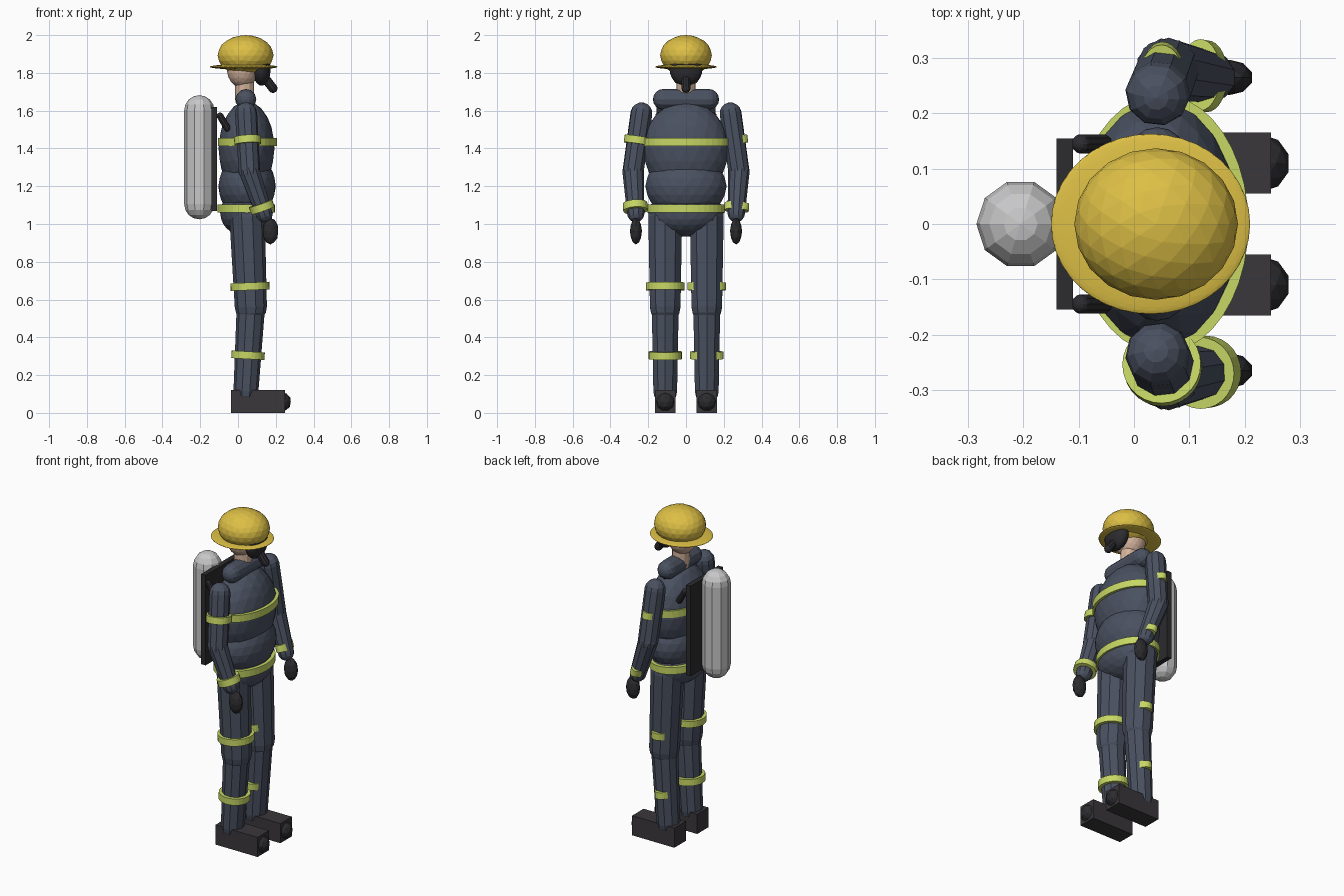
import bpy, bmesh, math
from mathutils import Vector, Matrix

if "Cube" in bpy.data.objects:
    bpy.data.objects.remove(bpy.data.objects["Cube"])


def material(name, rgb):
    m = bpy.data.materials.new(name)
    m.diffuse_color = (*rgb, 1)
    m.use_nodes = True
    m.node_tree.nodes["Principled BSDF"].inputs["Base Color"].default_value = m.diffuse_color
    return m


SUIT = material("slate_suit", (0.068, 0.082, 0.118))
LIME = material("lime_reflective", (0.57, 0.68, 0.13))
YELLOW = material("helmet_yellow", (0.72, 0.52, 0.06))
SKIN = material("skin", (0.66, 0.45, 0.33))
STEEL = material("tank_grey", (0.58, 0.58, 0.59))
DARK = material("black_rubber", (0.025, 0.024, 0.028))
BOOT = material("boot_charcoal", (0.042, 0.038, 0.044))


def finish(name, bm, mat):
    bmesh.ops.recalc_face_normals(bm, faces=bm.faces[:])
    me = bpy.data.meshes.new(name)
    bm.to_mesh(me)
    bm.free()
    me.materials.append(mat)
    ob = bpy.data.objects.new(name, me)
    bpy.context.collection.objects.link(ob)
    return ob


def ellipsoid(name, loc, radii, mat, sub=3):
    bm = bmesh.new()
    bmesh.ops.create_icosphere(bm, subdivisions=sub, radius=1)
    bmesh.ops.transform(bm, matrix=Matrix.LocRotScale(Vector(loc), None, Vector(radii)), verts=bm.verts)
    return finish(name, bm, mat)


def box(name, lo, hi, mat):
    lo, hi = Vector(lo), Vector(hi)
    bm = bmesh.new()
    bmesh.ops.create_cube(bm, size=1)
    bmesh.ops.transform(bm, matrix=Matrix.LocRotScale((lo + hi) / 2, None, hi - lo), verts=bm.verts)
    return finish(name, bm, mat)


def aim(a, b):
    """Rotation taking z onto the direction from a to b."""
    return Vector((0, 0, 1)).rotation_difference(Vector(b) - Vector(a))


def capsule(name, a, b, ra, rb, mat, sides=10, steps=4):
    """Tapered tube from a to b with round ends."""
    length = (Vector(b) - Vector(a)).length
    angles = [math.pi / 2 * i / steps for i in range(steps + 1)]
    profile = [(-ra * math.cos(t), ra * math.sin(t)) for t in angles]
    profile += [(length + rb * math.sin(t), rb * math.cos(t)) for t in angles]
    bm = bmesh.new()
    verts = [bm.verts.new((r, 0, z)) for z, r in profile]
    edges = [bm.edges.new(p) for p in zip(verts, verts[1:])]
    bmesh.ops.spin(bm, geom=verts + edges, axis=(0, 0, 1), cent=(0, 0, 0),
                   angle=2 * math.pi, steps=sides)
    bmesh.ops.remove_doubles(bm, verts=bm.verts, dist=0.0005)
    bmesh.ops.transform(bm, matrix=Matrix.LocRotScale(Vector(a), aim(a, b), None), verts=bm.verts)
    return finish(name, bm, mat)


def band(name, loc, rx, ry, rot=None, height=0.043, sides=28):
    bm = bmesh.new()
    bmesh.ops.create_cone(bm, cap_ends=True, segments=sides, radius1=1, radius2=1, depth=height)
    bmesh.ops.transform(bm, matrix=Matrix.LocRotScale(Vector(loc), rot, Vector((rx, ry, 1))), verts=bm.verts)
    return finish(name, bm, LIME)


def limb_band(name, a, b, z, r, narrow):
    """Band around the limb a-b at height z; narrow ones only show at the sides."""
    a, b = Vector(a), Vector(b)
    p = a.lerp(b, (z - a.z) / (b.z - a.z))
    band(name, p, r * narrow, r, aim(b, a), 0.04)


# Torso and collar
ellipsoid("chest", (0.045, 0, 1.40), (0.148, 0.228, 0.25), SUIT)
ellipsoid("belly", (0.048, 0, 1.20), (0.152, 0.215, 0.17), SUIT)
ellipsoid("hips", (0.045, 0, 1.06), (0.14, 0.20, 0.127), SUIT)
capsule("collar", (0.042, -0.12, 1.66), (0.042, 0.12, 1.66), 0.055, 0.055, SUIT, 12)
band("chest_band", (0.05, 0, 1.435), 0.157, 0.234, sides=40)
band("waist_band", (0.043, 0, 1.083), 0.152, 0.207, sides=40)

# Head, mask and helmet
capsule("neck", (0.035, 0, 1.66), (0.035, 0, 1.76), 0.05, 0.05, SKIN, 12)
ellipsoid("head", (0.025, 0, 1.825), (0.085, 0.085, 0.105), SKIN)
ellipsoid("face_mask", (0.125, 0, 1.82), (0.048, 0.088, 0.088), DARK)
capsule("breathing_hose", (0.13, 0, 1.79), (0.185, 0, 1.718), 0.024, 0.024, DARK)
ellipsoid("helmet_dome", (0.04, 0, 1.893), (0.148, 0.137, 0.107), YELLOW)
ellipsoid("helmet_brim", (0.03, 0, 1.832), (0.18, 0.163, 0.014), YELLOW, 4)

# Air tank and harness
capsule("air_tank", (-0.205, 0, 1.105), (-0.205, 0, 1.602), 0.08, 0.08, STEEL, 10)
box("back_plate", (-0.14, -0.155, 1.07), (-0.11, 0.155, 1.62), DARK)

for s, side, narrow in ((-1, "right", 1.0), (1, "left", 0.6)):
    # Shoulder strap
    capsule(side + "_strap", (-0.095, s * 0.145, 1.572), (-0.057, s * 0.145, 1.508), 0.018, 0.018, DARK)

    # Arm
    shoulder, elbow, wrist = (0.043, s * 0.236, 1.585), (0.06, s * 0.28, 1.28), (0.138, s * 0.266, 1.055)
    capsule(side + "_upper_arm", shoulder, elbow, 0.059, 0.057, SUIT)
    capsule(side + "_forearm", elbow, wrist, 0.057, 0.046, SUIT)
    ellipsoid(side + "_glove", (0.172, s * 0.265, 0.962), (0.043, 0.032, 0.07), DARK, 2)
    limb_band(side + "_upper_arm_band", shoulder, elbow, 1.443, 0.071, narrow)
    limb_band(side + "_cuff_band", elbow, wrist, 1.09, 0.065, narrow)

    # Leg
    hip, knee, ankle = (0.048, s * 0.11, 1.04), (0.068, s * 0.11, 0.56), (0.042, s * 0.11, 0.115)
    capsule(side + "_thigh", hip, knee, 0.094, 0.085, SUIT)
    capsule(side + "_shin", knee, ankle, 0.075, 0.066, SUIT)
    limb_band(side + "_thigh_band", hip, knee, 0.67, 0.103, narrow)
    limb_band(side + "_shin_band", knee, ankle, 0.305, 0.088, narrow)

    # Boot
    y = s * 0.11
    box(side + "_boot", (-0.037, y - 0.055, 0), (0.248, y + 0.055, 0.12), BOOT)
    ellipsoid(side + "_boot_toe", (0.23, y, 0.058), (0.052, 0.052, 0.052), DARK, 2)
